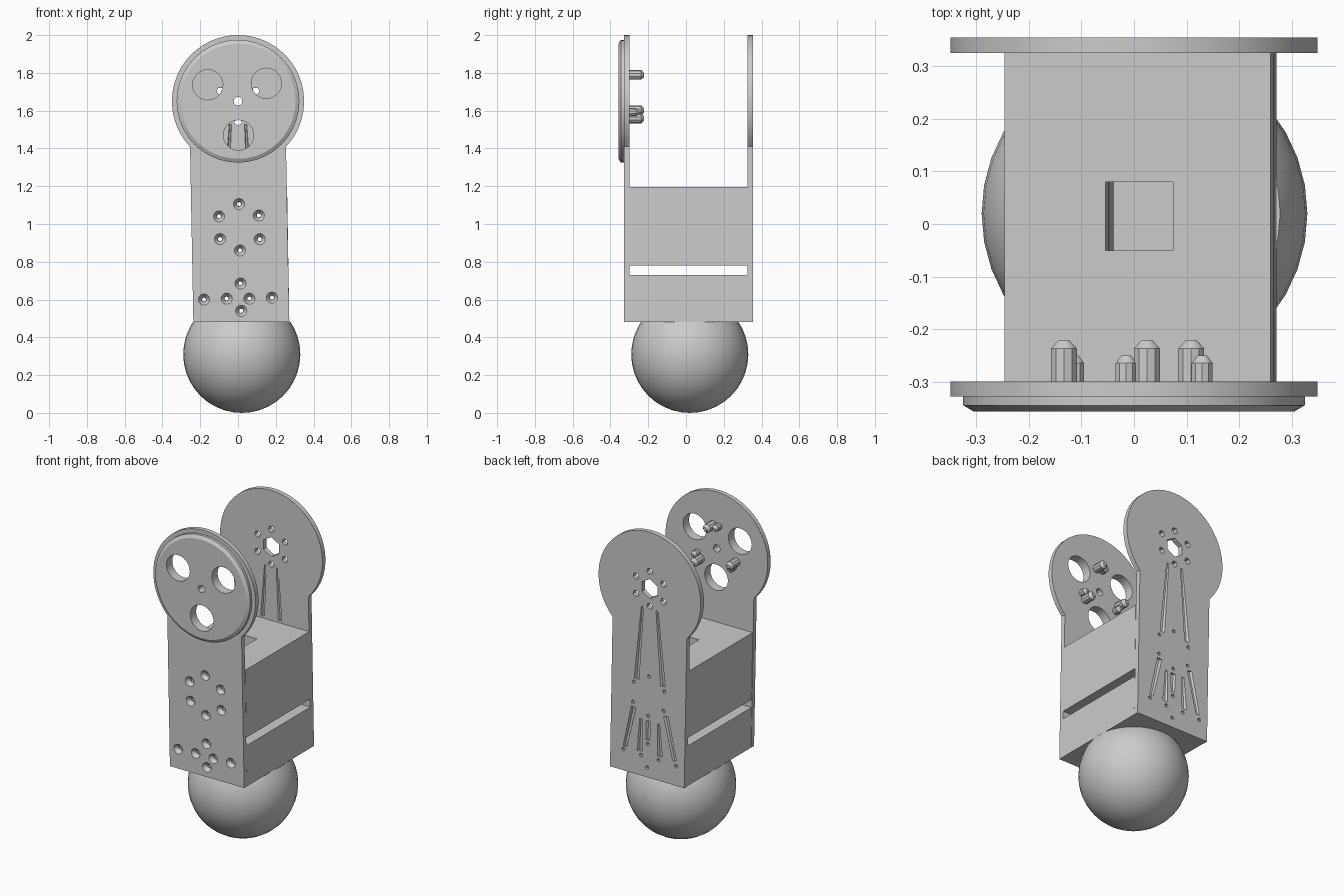
import bpy, bmesh
from math import radians, sin, cos, pi, asin
from mathutils import Matrix, Vector

if "Cube" in bpy.data.objects:
    bpy.data.objects.remove(bpy.data.objects["Cube"])

GREY = (0.6, 0.6, 0.6, 1)
mat = bpy.data.materials.new("plain_grey")
mat.use_nodes = True
mat.diffuse_color = GREY
mat.node_tree.nodes["Principled BSDF"].inputs["Base Color"].default_value = GREY

HUB_Z = 1.65          # centre height of the round heads
BASE_Z = 0.48         # underside of the body
FRONT, INNER_FRONT, INNER_BACK, BACK = -0.328, -0.30, 0.325, 0.355


def lean(x, z):
    """The body leans very slightly sideways."""
    return x + 0.0165 * (1.55 - z)


def make(name, bm):
    bmesh.ops.recalc_face_normals(bm, faces=bm.faces)
    mesh = bpy.data.meshes.new(name)
    bm.to_mesh(mesh)
    bm.free()
    mesh.materials.append(mat)
    obj = bpy.data.objects.new(name, mesh)
    bpy.context.collection.objects.link(obj)
    return obj


def rod(bm, x, z, y0, y1, r0, r1=None, sides=20):
    """Cylinder or cone along y."""
    m = Matrix.Translation((x, (y0 + y1) / 2, z)) @ Matrix.Rotation(-pi / 2, 4, 'X')
    bmesh.ops.create_cone(bm, cap_ends=True, segments=sides, radius1=r0,
                          radius2=r0 if r1 is None else r1, depth=y1 - y0, matrix=m)


def slab(bm, outline, y0, y1):
    """Extrude an x-z outline along y."""
    face = bm.faces.new([bm.verts.new((x, y0, z)) for x, z in outline])
    out = bmesh.ops.extrude_face_region(bm, geom=[face])
    verts = [v for v in out["geom"] if isinstance(v, bmesh.types.BMVert)]
    bmesh.ops.translate(bm, verts=verts, vec=(0, y1 - y0, 0))


def leaning_box(x0, x1, z0, z1):
    return [(lean(x, z), z) for x, z in ((x0, z0), (x1, z0), (x1, z1), (x0, z1))]


def cut(obj, bm):
    cutter = make("cutter", bm)
    cutter.hide_render = True
    mod = obj.modifiers.new("cut", 'BOOLEAN')
    mod.operation = 'DIFFERENCE'
    mod.solver = 'EXACT'
    mod.object = cutter
    bpy.context.view_layer.objects.active = obj
    bpy.ops.object.modifier_apply(modifier=mod.name)
    bpy.data.objects.remove(cutter)


def smooth(obj):
    bpy.ops.object.select_all(action='DESELECT')
    obj.select_set(True)
    bpy.context.view_layer.objects.active = obj
    bpy.ops.object.shade_smooth_by_angle(angle=radians(30))


# Round-headed side plates
def plate(name, y0, y1):
    r, half = 0.35, 0.254
    a0 = asin(half / r) - pi / 2
    sweep = 2 * pi - 2 * asin(half / r)
    n = 40
    outline = [(lean(-half, BASE_Z), BASE_Z), (lean(half, BASE_Z), BASE_Z)]
    for i in range(n + 1):
        a = a0 + sweep * i / n
        outline.append((r * cos(a), HUB_Z + r * sin(a)))
    bm = bmesh.new()
    slab(bm, outline, y0, y1)
    return make(name, bm)


front_plate = plate("front_plate", FRONT, INNER_FRONT)
back_plate = plate("back_plate", INNER_BACK, BACK)

# Body blocks with an open slot between them
blocks = []
for name, z0, z1 in (("upper_block", 0.78, 1.195), ("lower_block", BASE_Z, 0.73)):
    bm = bmesh.new()
    slab(bm, leaning_box(-0.252, 0.254, z0, z1), INNER_FRONT, INNER_BACK)
    blocks.append(make(name, bm))

# Round cover with a bevelled rim
bm = bmesh.new()
rod(bm, 0, HUB_Z, -0.345, FRONT, 0.325, sides=40)
rod(bm, 0, HUB_Z, -0.357, -0.345, 0.305, 0.325, sides=40)
bmesh.ops.remove_doubles(bm, verts=bm.verts, dist=0.0005)
bmesh.ops.delete(bm, geom=[f for f in bm.faces if abs(f.calc_center_median().y + 0.345) < 1e-4],
                 context='FACES')
cover = make("front_cover", bm)

# Ball foot with a flat top
bm = bmesh.new()
bmesh.ops.create_uvsphere(bm, u_segments=36, v_segments=20, radius=0.31,
                          matrix=Matrix.Translation((0.02, 0.02, 0.31)))
cap = bmesh.ops.bisect_plane(bm, geom=bm.verts[:] + bm.edges[:] + bm.faces[:],
                             plane_co=(0, 0, BASE_Z), plane_no=(0, 0, 1), clear_outer=True)
bmesh.ops.edgeloop_fill(bm, edges=[e for e in cap["geom_cut"] if isinstance(e, bmesh.types.BMEdge)])
ball = make("ball_foot", bm)

# Square shaft down through the blocks into the ball
for obj in blocks + [ball]:
    bm = bmesh.new()
    slab(bm, leaning_box(-0.06, 0.068, 0.22, 1.3), -0.05, 0.08)
    cut(obj, bm)

# Three large openings and a centre hole in the front head
for obj in (front_plate, cover):
    bm = bmesh.new()
    for x, z in ((-0.16, 1.737), (0.15, 1.745), (0.003, 1.47)):
        rod(bm, x, z, -0.5, -0.2, 0.08, sides=24)
    rod(bm, 0, HUB_Z, -0.5, -0.2, 0.023, sides=12)
    cut(obj, bm)

# Screw holes through the body, countersunk at the front
screws = [(0.005, 1.105), (-0.1, 1.04), (0.11, 1.045), (-0.095, 0.92), (0.115, 0.92),
          (0.01, 0.86), (0.013, 0.685), (-0.18, 0.60), (-0.06, 0.605), (0.06, 0.605),
          (0.18, 0.61), (0.017, 0.54)]
for obj in [front_plate, back_plate] + blocks:
    bm = bmesh.new()
    for x, z in screws:
        rod(bm, x, z, -0.5, 0.5, 0.011, sides=8)
    cut(obj, bm)
bm = bmesh.new()
for x, z in screws:
    rod(bm, x, z, FRONT - 0.004, INNER_FRONT - 0.004, 0.033, 0.013, sides=12)
cut(front_plate, bm)

# Hub opening with a ring of small holes in the back head
bm = bmesh.new()
rod(bm, 0, HUB_Z, 0.2, 0.5, 0.06, sides=6)
for i in range(6):
    a = radians(30 + 60 * i)
    rod(bm, 0.108 * cos(a), HUB_Z + 0.108 * sin(a), 0.2, 0.5, 0.021, sides=5)
cut(back_plate, bm)


# Shallow tapering grooves in the back plate
def groove(bm, y, start, end, r0, r1):
    p, q = Vector((start[0], y, start[1])), Vector((end[0], y, end[1]))
    d = q - p
    m = Matrix.Translation((p + q) / 2) @ d.to_track_quat('Z', 'Y').to_matrix().to_4x4()
    bmesh.ops.create_cone(bm, cap_ends=True, segments=6, radius1=r0, radius2=r1,
                          depth=d.length, matrix=m)


bm = bmesh.new()
for s in (-1, 1):
    groove(bm, BACK, (s * 0.05, 1.53), (s * 0.09, 1.07), 0.007, 0.016)
    groove(bm, BACK, (s * 0.11, 0.89), (s * 0.17, 0.63), 0.016, 0.012)
    groove(bm, BACK, (s * 0.06, 0.83), (s * 0.07, 0.63), 0.008, 0.016)
    groove(bm, INNER_BACK, (s * 0.04, 1.53), (s * 0.06, 1.21), 0.006, 0.012)
groove(bm, BACK, (0.01, 0.83), (0.013, 0.71), 0.016, 0.012)
cut(back_plate, bm)

# Rounded pins in three pairs inside the front head
bm = bmesh.new()
for turn in range(3):
    for angle, tip, r in ((80, -0.222, 0.026), (96, -0.25, 0.021)):
        a = radians(angle + 120 * turn)
        x, z = 0.142 * cos(a), HUB_Z + 0.142 * sin(a)
        rod(bm, x, z, INNER_FRONT - 0.01, tip - 0.015, r, sides=10)
        rod(bm, x, z, tip - 0.015, tip, r, r * 0.45, sides=10)
pins = make("inner_pins", bm)

for obj in [front_plate, back_plate, cover, ball, pins] + blocks:
    smooth(obj)
